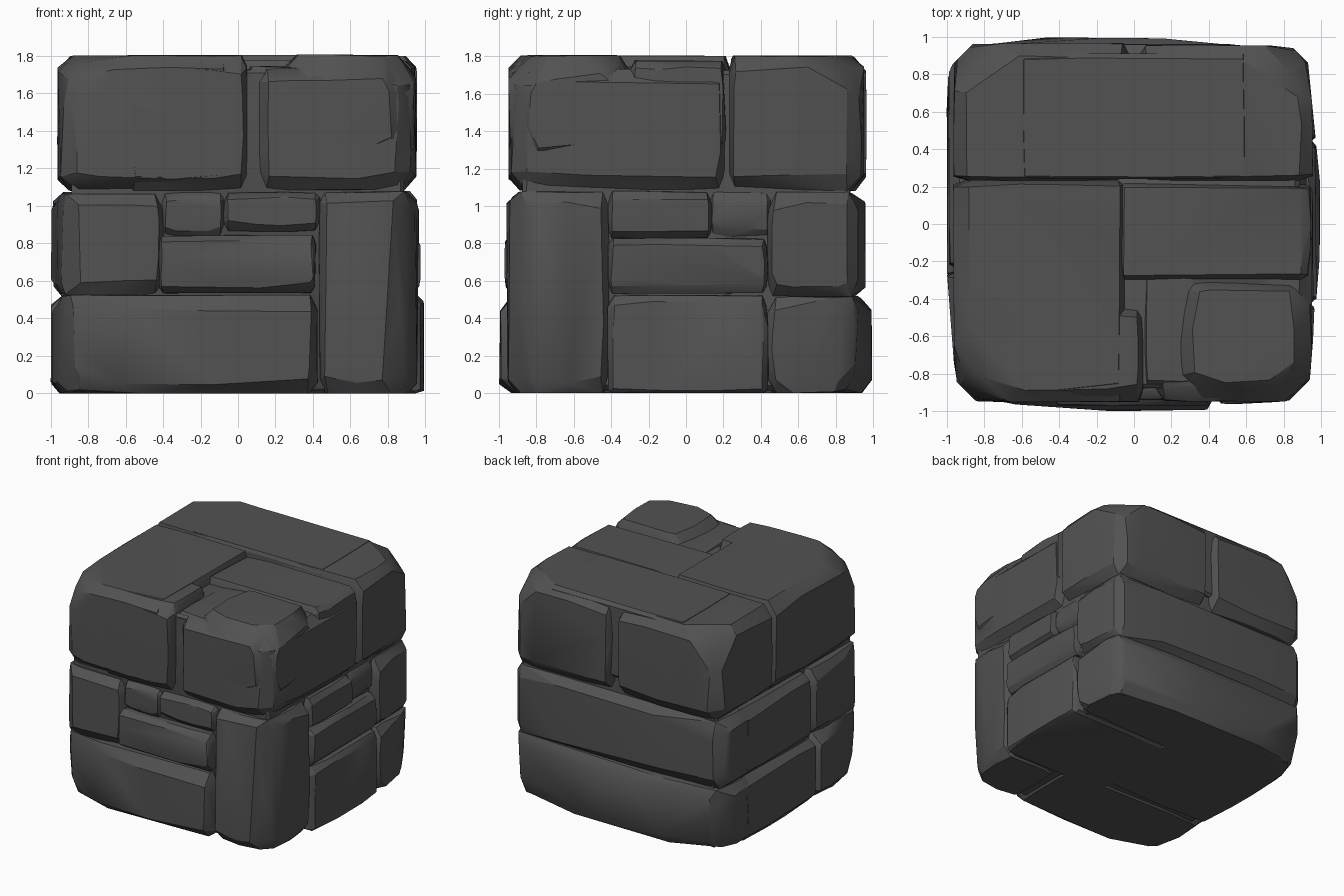
import bpy, bmesh, random
from mathutils import Vector

if "Cube" in bpy.data.objects:
    bpy.data.objects.remove(bpy.data.objects["Cube"])

random.seed(7)
stone = bpy.data.materials.new("dark grey stone")
stone.diffuse_color = (0.085, 0.085, 0.085, 1)
stone.use_nodes = True
stone.node_tree.nodes["Principled BSDF"].inputs["Base Color"].default_value = stone.diffuse_color

# Outer limits of the whole stack as (normal, distance): bowed sides, cut plan corners
LIMITS = [((-.07, -1, 0), 1.007), ((.1, -1, 0), 1.03), ((-1, -.077, 0), 1.018),
          ((1, .1, 0), 1.015), ((1, -.08, 0), 1.005), ((.05, 1, 0), .998),
          ((-1, -1, 0), 1.79), ((1, -1, 0), 1.77), ((1, 1, 0), 1.79), ((-1, 1, 0), 1.82)]
# Worn top and bottom corners
for sx in (-1, 1):
    for sy in (-1, 1):
        LIMITS += [((sx, sy, 1), 3.4), ((sx, sy, -.5), 1.7)]
LIMITS = [(Vector(n), d) for n, d in LIMITS]


def trim(p):
    """Pull a point back inside the outer limits."""
    p = Vector(p)
    for n, d in LIMITS:
        over = p.dot(n) - d
        if over > 0:
            p -= n * (over / n.length_squared)
    p.z = max(p.z, 0)
    return p


def block(name, x, y, z, b=0.07, soft=None, rough=0.012):
    """Chiselled stone: convex hull of six ragged inset faces.
    soft = {(axis, side): inset} overrides the chamfer next to that side."""
    rng = (x, y, z)
    soft = soft or {}

    def inset(a, t):
        joint = a < 2 and abs(rng[a][t]) < .85      # tighter at inner joints
        return soft.get((a, t), b * (.55 if joint else 1))

    bm = bmesh.new()
    for ax in range(3):
        u, v = (ax + 1) % 3, (ax + 2) % 3
        for side in (0, 1):
            for i in (0, .33, .67, 1):
                for j in (0, .33, .67, 1):
                    if 0 < i < 1 and 0 < j < 1:
                        continue
                    p = [0, 0, 0]
                    corner = i in (0, 1) and j in (0, 1)
                    for a, t in ((u, i), (v, j)):
                        lo, hi = rng[a]
                        if t in (0, 1):
                            w = inset(a, t) * random.uniform(.65, 1.05)
                            w = min(w * (1.2 if corner else 1), (hi - lo) * .3)
                            p[a] = lo + w if t == 0 else hi - w
                        else:
                            p[a] = lo + (hi - lo) * (t + random.uniform(-.1, .1))
                    d = random.uniform(0, rough)
                    if ax == 2 and z[0] == 0 and side == 0:
                        d = 0
                    p[ax] = rng[ax][0] + d if side == 0 else rng[ax][1] - d
                    bm.verts.new(trim(p))
    bmesh.ops.remove_doubles(bm, verts=bm.verts[:], dist=0.002)
    res = bmesh.ops.convex_hull(bm, input=bm.verts[:])
    junk = {e for e in res["geom_interior"] + res["geom_unused"]
            if isinstance(e, bmesh.types.BMVert)}
    bmesh.ops.delete(bm, geom=list(junk), context='VERTS')
    bmesh.ops.recalc_face_normals(bm, faces=bm.faces[:])
    me = bpy.data.meshes.new(name)
    bm.to_mesh(me)
    bm.free()
    me.materials.append(stone)
    me.shade_smooth()
    me.set_sharp_from_angle(angle=0.4)
    ob = bpy.data.objects.new(name, me)
    bpy.context.collection.objects.link(ob)
    return ob


# Mortar core seen in the joints
block("core", (-.89, .89), (-.88, .88), (.012, 1.73), .03)

# Bottom course
low = {(2, 0): .07}
block("bottom_front", (-1, .43), (-1, -.29), (0, .525), .09, low)
block("bottom_right", (0, 1), (-.42, .44), (0, .53), .06, {(2, 0): .02})
block("bottom_back", (-1, 1), (.43, 1), (0, .52), .08, low)
block("bottom_left", (-1, .1), (-.3, .65), (0, .52), .07, low)

# Tall corner stone through two courses
block("corner_stone", (.43, .965), (-.96, -.41), (0, 1.08), .075)

# Middle course
block("middle_front_left", (-1, -.39), (-.955, -.24), (.52, 1.07), .08)
block("front_long_brick", (-.43, .42), (-.97, -.5), (.53, .85), .05)
block("front_small_brick_left", (-.41, -.07), (-.92, -.5), (.83, 1.08), .05)
block("front_small_brick_right", (-.08, .44), (-.94, -.5), (.86, 1.08), .05)
block("right_long_brick", (.5, .975), (-.42, .44), (.53, .83), .05)
block("right_small_brick_front", (.5, .96), (-.42, .14), (.82, 1.08), .05)
block("right_small_brick_back", (.5, .92), (.12, .46), (.83, 1.08), .05)
block("middle_back", (-.99, .97), (.43, .96), (.51, 1.075), .08)
block("middle_left", (-.99, .1), (-.25, .65), (.51, 1.075), .07)

# Top course, front left stone with its stepped inner edge
edge = {(0, 1): .03, (1, 1): .03}
block("top_left", (-.965, -.05), (-.95, .235), (1.08, 1.805), .09, edge, .004)
block("top_left_step", (-.6, .05), (-.95, -.45), (1.08, 1.802), .08,
      {(0, 1): .03}, .004)

# Top course, front right stone, its rounded cap, side slab and ledge
block("top_right", (.11, .955), (-.95, .22), (1.08, 1.74), .09)
block("top_right_cap", (.2, .95), (-.95, -.29), (1.2, 1.81), .14, {(0, 0): .13})
block("top_slab", (-.08, .945), (-.3, .22), (1.3, 1.78), .05, None, .025)
block("top_ledge", (.04, .4), (-.88, -.25), (1.4, 1.75), .05, None, .03)

# Top course, rear row: two stones split on the back, joined by a bridging top
block("top_back_left", (-.965, -.025), (.23, .965), (1.08, 1.802), .085,
      {(1, 0): .03, (0, 1): .04}, .004)
block("top_back_right", (.025, .955), (.23, .955), (1.08, 1.802), .085,
      {(1, 0): .03, (0, 0): .04}, .004)
block("top_back_bridge", (-.6, .6), (.24, .91), (1.2, 1.804), .03, None, 0)
